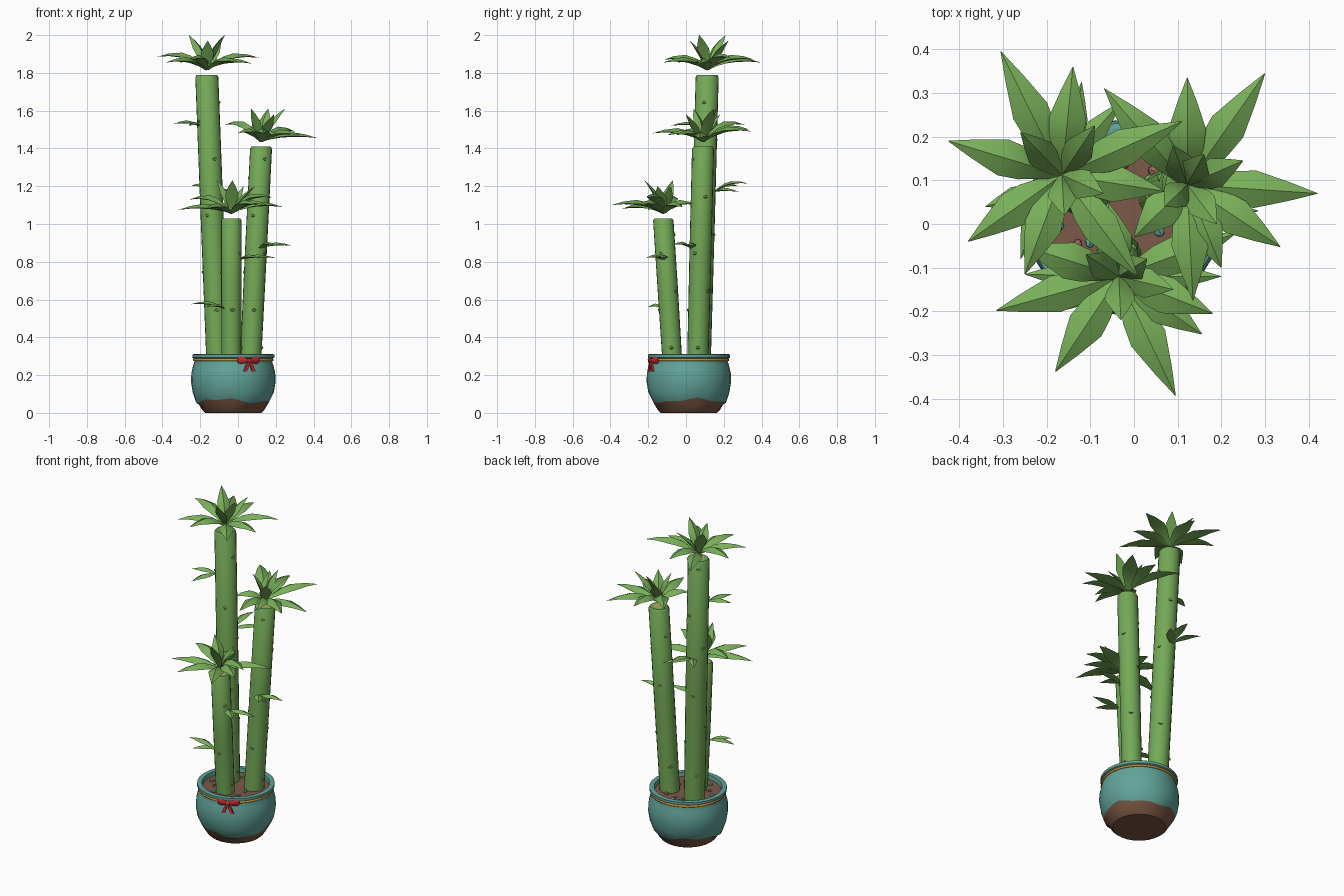
import bpy, bmesh, math, random
from mathutils import Vector, Matrix

if "Cube" in bpy.data.objects:
    bpy.data.objects.remove(bpy.data.objects["Cube"])

random.seed(4)
PX, PY = -0.025, 0.015          # pot centre


def mat(name, r, g, b):
    m = bpy.data.materials.new(name)
    m.diffuse_color = (r, g, b, 1)
    m.use_nodes = True
    m.node_tree.nodes["Principled BSDF"].inputs["Base Color"].default_value = m.diffuse_color
    return m


STALK = mat("stalk_green", 0.175, 0.40, 0.095)
LEAF = mat("leaf_green", 0.19, 0.43, 0.10)
TEAL = mat("teal_glaze", 0.12, 0.37, 0.32)
CLAY = mat("bare_clay", 0.19, 0.092, 0.055)
SOIL = mat("soil_brown", 0.20, 0.10, 0.065)
GOLD = mat("gold_cord", 0.56, 0.28, 0.03)
RED = mat("red_ribbon", 0.55, 0.025, 0.03)
CUT = mat("cut_wood", 0.48, 0.40, 0.12)
PINK = mat("pink_pebble", 0.32, 0.15, 0.11)


def finish(name, bm, mats, angle=40):
    bmesh.ops.recalc_face_normals(bm, faces=bm.faces)
    me = bpy.data.meshes.new(name)
    bm.to_mesh(me)
    bm.free()
    ob = bpy.data.objects.new(name, me)
    bpy.context.collection.objects.link(ob)
    for m in mats:
        me.materials.append(m)
    bpy.ops.object.select_all(action='DESELECT')
    ob.select_set(True)
    bpy.context.view_layer.objects.active = ob
    bpy.ops.object.shade_smooth_by_angle(angle=math.radians(angle))
    return ob


def loft(bm, rings, caps=True):
    """Skin a list of closed point rings; returns the face rows."""
    vs = [[bm.verts.new(p) for p in r] for r in rings]
    n = len(vs[0])
    rows = [[bm.faces.new((a[i], a[(i + 1) % n], b[(i + 1) % n], b[i]))
             for i in range(n)] for a, b in zip(vs, vs[1:])]
    if caps:
        rows.append([bm.faces.new(vs[0]), bm.faces.new(vs[-1])])
    return rows


def circle(c, r, n, dz=lambda a: 0):
    return [Vector((c[0] + r * math.cos(t), c[1] + r * math.sin(t), c[2] + dz(t)))
            for t in (2 * math.pi * i / n for i in range(n))]


# Pot: turned profile with a wavy edge between clay and glaze
profile = [(0.148, 0), (0.162, 0.012), (0.182, 0.045), (0.197, 0.065), (0.215, 0.11),
           (0.224, 0.165), (0.222, 0.21), (0.213, 0.25), (0.205, 0.275), (0.207, 0.287),
           (0.217, 0.292), (0.217, 0.308), (0.208, 0.312), (0.19, 0.308), (0.185, 0.27)]
wave = lambda a: 0.010 * math.sin(3 * a + 1) + 0.006 * math.sin(7 * a)
bm = bmesh.new()
rows = loft(bm, [circle((PX, PY, z), r, 28, wave if k == 3 else (lambda a: 0))
                 for k, (r, z) in enumerate(profile)])
for row in rows[:3] + rows[-1:]:
    for f in row:
        f.material_index = 1
finish("pot", bm, [TEAL, CLAY])

# Soil
bm = bmesh.new()
loft(bm, [circle((PX, PY, 0.25), 0.184, 28), circle((PX, PY, 0.283), 0.189, 28)])
finish("soil", bm, [SOIL])

# Pebbles on the soil
for name, m, count in (("teal_pebbles", TEAL, 11), ("pink_pebbles", PINK, 11)):
    bm = bmesh.new()
    for i in range(count):
        a = 2 * math.pi * (i + random.random() * 0.8) / count
        r = random.uniform(0.08, 0.165)
        s = random.uniform(0.011, 0.017)
        M = (Matrix.Translation((PX + r * math.cos(a), PY + r * math.sin(a), 0.286))
             @ Matrix.Rotation(a * 3, 4, 'Z') @ Matrix.Diagonal((s, s * 0.8, s * 0.6, 1)))
        bmesh.ops.create_icosphere(bm, subdivisions=1, radius=1, matrix=M)
    finish(name, bm, [m], 20)

# Gold cord round the neck
bpy.ops.mesh.primitive_torus_add(location=(PX, PY, 0.281), major_radius=0.207,
                                 minor_radius=0.007, major_segments=32, minor_segments=8)
cord = bpy.context.object
cord.name = "gold_cord"
cord.data.materials.append(GOLD)
bpy.ops.object.shade_smooth_by_angle(angle=math.radians(60))

# Ribbon bow: knot, two loops, two tails
ang = math.atan2(-0.2, 0.085)
B = (Matrix.Translation((PX + 0.217 * math.cos(ang), PY + 0.217 * math.sin(ang), 0.276))
     @ Matrix.Rotation(ang + math.pi / 2, 4, 'Z'))
bm = bmesh.new()
bmesh.ops.create_icosphere(bm, subdivisions=2, radius=0.013, matrix=B)
for s in (-1, 1):
    sections = [(0.005, 0.007, 0), (0.025, 0.018, 0.004), (0.045, 0.023, 0.006),
                (0.058, 0.019, 0.006), (0.063, 0.009, 0.005)]
    loft(bm, [[B @ Vector((s * x, 0.25 * x + 0.009 * math.cos(t), lift + h * math.sin(t)))
               for t in (math.pi * i / 4 for i in range(8))] for x, h, lift in sections])
    tail = [(0.004, -0.005, 0.006), (0.014, -0.03, 0.009), (0.025, -0.058, 0.010)]
    loft(bm, [[B @ Vector((s * (x + dx * w), dy - 0.002, z)) for dx, dy in
               ((-1, -0.005), (1, -0.005), (1, 0.005), (-1, 0.005))] for x, z, w in tail])
finish("ribbon_bow", bm, [RED])


def leaf(bm, base, tip, rise, width):
    """Arched, ridged leaf blade from base to tip."""
    base, tip = Vector(base), Vector(tip)
    ctrl = base.lerp(tip, 0.42)
    ctrl.z = max(base.z, tip.z) + rise
    flat = Vector((tip.x - base.x, tip.y - base.y, 0)).normalized()
    side = Vector((-flat.y, flat.x, 0))
    rings = []
    for u, w in ((0, 0.25), (0.18, 0.5), (0.38, 0.88), (0.56, 1.0), (0.8, 0.52), (1, 0.02)):
        p = base * (1 - u) ** 2 + ctrl * 2 * u * (1 - u) + tip * u * u
        tan = ((ctrl - base) * (1 - u) + (tip - ctrl) * u).normalized()
        up = tan.cross(side).normalized()
        h = width * w / 2
        rings.append([p + side * h, p + up * h * 0.5, p - side * h, p - up * h * 0.12])
    loft(bm, rings)


# Each stalk: bottom, top, radius, outer tips, tip height, inner tips, inner height
stalks = {
    "tall": ((-0.108, 0.072, 0.265), (-0.165, 0.112, 1.79), 0.061,
             [(-0.305, 0.395, 1.855), (-0.14, 0.36, 1.87), (-0.425, 0.19, 1.885),
              (-0.38, -0.04, 1.855), (-0.25, -0.115, 1.87), (0.008, -0.12, 1.855),
              (0.11, 0.235, 1.88), (0.07, 0.075, 1.85)],
             [(-0.26, 0.21), (-0.09, 0.225), (-0.07, 0.07), (-0.16, 0.02)], 2.0),
    "middle": ((0.066, 0.062, 0.265), (0.122, 0.09, 1.41), 0.058,
               [(0.30, 0.345, 1.49), (0.42, 0.07, 1.455), (0.335, -0.052, 1.47),
                (0.135, -0.175, 1.48), (0.0, -0.03, 1.48), (-0.068, 0.31, 1.525),
                (0.122, 0.335, 1.50), (0.20, -0.10, 1.47)],
               [(0.25, 0.145), (0.19, 0.0), (0.07, 0.04), (0.09, 0.18), (0.16, 0.16)], 1.61),
    "short": ((-0.035, -0.072, 0.265), (-0.035, -0.12, 1.03), 0.054,
              [(-0.315, -0.198, 1.075), (-0.18, -0.338, 1.08), (0.095, -0.393, 1.10),
               (0.155, -0.252, 1.10), (0.235, -0.02, 1.09), (-0.255, -0.05, 1.13),
               (-0.06, 0.05, 1.10), (0.18, -0.205, 1.14)],
              [(-0.11, -0.07), (0.03, -0.08), (-0.03, -0.22), (0.09, -0.15)], 1.23),
}
for key, (bot, top, r, outer, inner, peak) in stalks.items():
    bot, top = Vector(bot), Vector(top)
    axis = top - bot
    # Trunk with rounded top edge and pale cut end
    bm = bmesh.new()
    rows = loft(bm, [circle(bot, r * 0.97, 20), circle(bot + axis * 0.5, r, 20),
                     circle(top - Vector((0, 0, 0.012)), r, 20), circle(top, r - 0.008, 20),
                     circle(top - Vector((0, 0, 0.001)), r * 0.55, 20)])
    rows[-1][1].material_index = 1
    # Small dormant buds, spiralling up the trunk
    for i in range(int(axis.length / 0.1)):
        a = i * 2.4
        c = bot + axis * ((i + 0.8) * 0.1 / axis.length)
        M = (Matrix.Translation(c + Vector((math.cos(a), math.sin(a), 0)) * r * 0.97)
             @ Matrix.Rotation(a, 4, 'Z') @ Matrix.Diagonal((0.009, 0.013, 0.009, 1)))
        bmesh.ops.create_icosphere(bm, subdivisions=1, radius=1, matrix=M)
    finish(key + "_stalk", bm, [STALK, CUT])
    # Crown of drooping outer leaves and upright inner leaves
    bm = bmesh.new()
    base = top + Vector((0, 0, 0.025))
    for t in outer:
        leaf(bm, base, t, 0.03, 0.086)
    for i, (x, y) in enumerate(inner):
        leaf(bm, base, (x, y, peak - 0.03 * (i % 2)), -0.07, 0.07)
    finish(key + "_crown_leaves", bm, [LEAF])

# Leaf pairs sprouting from the sides of the stalks: base, then tips
sprouts = [
    ((-0.205, 0.08, 1.52), [(-0.34, 0.04, 1.53), (-0.26, -0.08, 1.52)]),
    ((-0.145, 0.15, 1.17), [(-0.25, 0.28, 1.20), (-0.12, 0.325, 1.215), (-0.03, 0.28, 1.17)]),
    ((0.115, 0.03, 0.87), [(0.285, 0.03, 0.885), (0.19, -0.07, 0.89)]),
    ((0.005, -0.12, 0.81), [(0.20, -0.12, 0.82), (0.11, -0.21, 0.82)]),
    ((-0.07, -0.12, 0.55), [(-0.25, -0.115, 0.575), (-0.17, -0.20, 0.56)]),
]
bm = bmesh.new()
for base, tips in sprouts:
    for t in tips:
        leaf(bm, base, t, 0.015, 0.052)
finish("side_leaves", bm, [LEAF])
